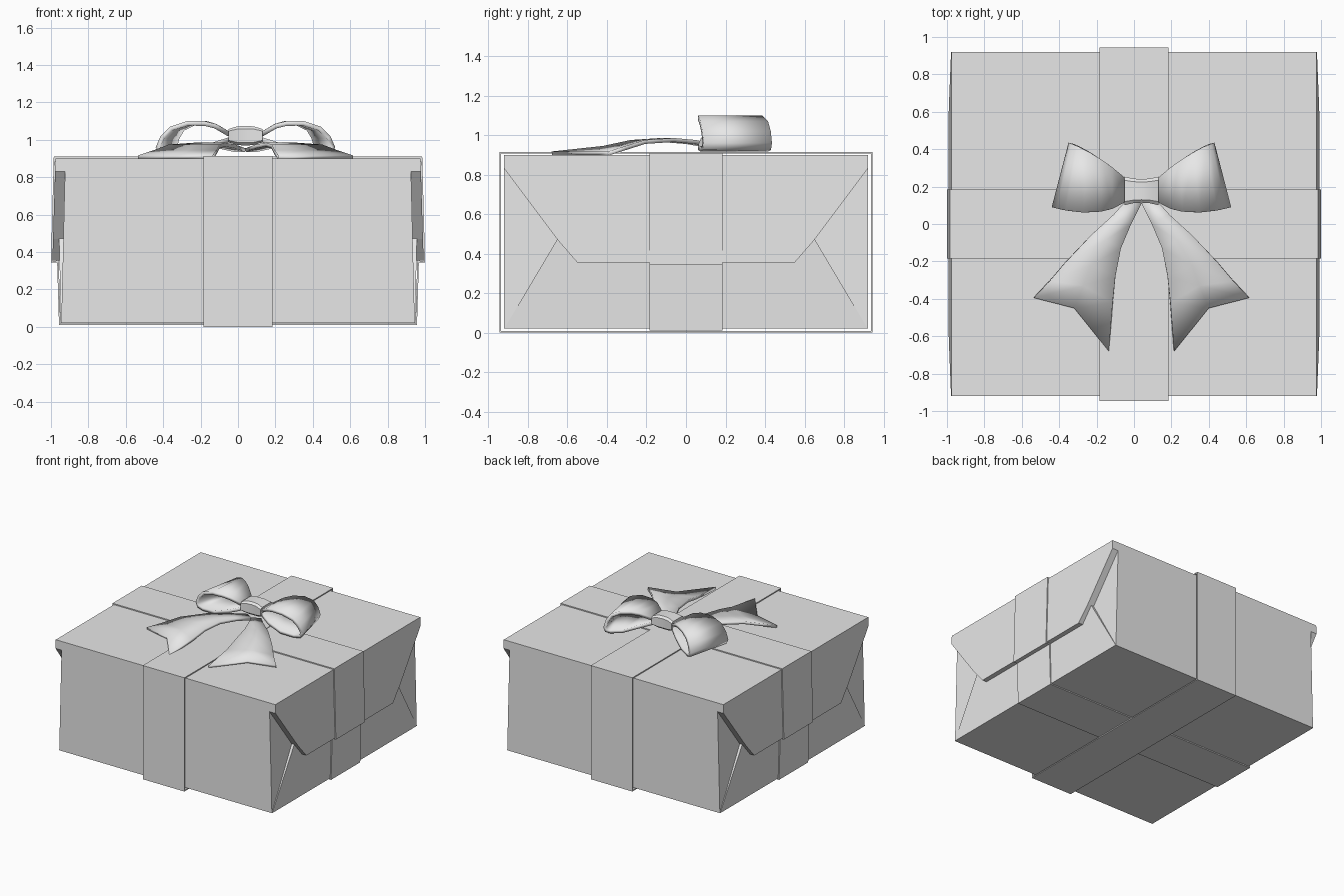
import bpy, bmesh, math
from mathutils import Vector

cube = bpy.data.objects.get("Cube")
if cube:
    bpy.data.objects.remove(cube, do_unlink=True)

grey = bpy.data.materials.new("plain_grey")
grey.use_nodes = True
COLOUR = (0.8, 0.8, 0.8, 1)
grey.diffuse_color = COLOUR
grey.node_tree.nodes["Principled BSDF"].inputs["Base Color"].default_value = COLOUR

BOW_X = 0.04      # the bow sits slightly off centre
BAND = 0.185      # half width of the ribbon bands


def make(name, verts, faces, thickness=0, smooth=None, offset=-1):
    mesh = bpy.data.meshes.new(name)
    mesh.from_pydata(verts, [], faces)
    bm = bmesh.new()
    bm.from_mesh(mesh)
    bmesh.ops.recalc_face_normals(bm, faces=bm.faces)
    bm.to_mesh(mesh)
    bm.free()
    mesh.materials.append(grey)
    obj = bpy.data.objects.new(name, mesh)
    bpy.context.collection.objects.link(obj)
    if thickness:
        mod = obj.modifiers.new("Thickness", 'SOLIDIFY')
        mod.thickness = thickness
        mod.offset = offset
    if smooth:
        bpy.ops.object.select_all(action='DESELECT')
        obj.select_set(True)
        bpy.context.view_layer.objects.active = obj
        bpy.ops.object.shade_smooth_by_angle(angle=math.radians(smooth))
    return obj


def prism(name, lower, upper):
    """Closed solid between two matching outlines."""
    n = len(lower)
    sides = [(i, (i + 1) % n, n + (i + 1) % n, n + i) for i in range(n)]
    caps = [tuple(range(n)), tuple(range(n, 2 * n))]
    return make(name, lower + upper, sides + caps)


def grid(name, rows, thickness, smooth, offset=-1):
    """Sheet through rows of points, given a thickness."""
    w = len(rows[0])
    faces = [(r * w + c, r * w + c + 1, (r + 1) * w + c + 1, (r + 1) * w + c)
             for r in range(len(rows) - 1) for c in range(w - 1)]
    return make(name, [p for row in rows for p in row], faces, thickness, smooth, offset)


def mirrored(half):
    """Complete a half outline across its first axis."""
    return half + [(-a, b) for a, b in reversed(half)]


# Box body, with the top edge flaring out to meet the end flaps
body = mirrored([(0.945, 0.02), (0.925, 0.83), (0.975, 0.9)])
prism("box_body", [(x, -0.92, z) for x, z in body], [(x, 0.92, z) for x, z in body])

# Folded paper flaps on both ends
upper_flap = mirrored([(0.92, 0.9), (0.92, 0.83), (0.65, 0.47), (0.55, 0.355)])
lower_flap = mirrored([(0.92, 0.02), (0.65, 0.475)])
for side, s in (("left", 1), ("right", -1)):
    prism(side + "_upper_flap",
          [(s * 0.92, y, z) for y, z in upper_flap],
          [(s * (0.976 + 0.03 * (0.9 - z)), y, z) for y, z in upper_flap])
    prism(side + "_lower_flap",
          [(s * 0.91, y, z) for y, z in lower_flap],
          [(s * (0.947 + 0.02 * z), y, z) for y, z in lower_flap])


# Ribbon bands wrapped around the box
def band(name, half, place):
    loop = mirrored(half)
    loop.append(loop[0])
    rows = [[place(a, -BAND, z), place(a, BAND, z)] for a, z in loop]
    obj = grid(name, rows, 0.012, None)
    bm = bmesh.new()
    bm.from_mesh(obj.data)
    bmesh.ops.remove_doubles(bm, verts=bm.verts, dist=0.0001)
    bmesh.ops.recalc_face_normals(bm, faces=bm.faces)
    bm.to_mesh(obj.data)
    bm.free()


band("lengthwise_ribbon", [(0.945, 0), (0.945, 0.914)], lambda a, w, z: (w, a, z))
band("crosswise_ribbon", [(0.957, 0.01), (0.967, 0.345), (1.0, 0.345), (0.985, 0.91)],
     lambda a, w, z: (a, w, z))


# Bow loops, widening away from the knot
def bezier(a, b, c, t):
    return Vector(a) * (1 - t) ** 2 + Vector(b) * 2 * t * (1 - t) + Vector(c) * t * t


loop_profile = [(0, 1.04), (0.25, 1.085), (0.42, 1.1), (0.65, 1.1), (0.85, 1.07), (0.95, 1.02),
                (1, 0.96), (0.96, 0.925), (0.85, 0.917), (0.6, 0.925), (0.3, 0.96), (0, 0.99)]
# Bow tails: inner edge, middle and outer edge at each step, with a height
tail_rows = [((0.0, 0.11), (0.03, 0.13), (0.06, 0.15), 0.955),
             ((0.055, 0.0), (0.1, 0.025), (0.15, 0.05), 0.975),
             ((0.11, -0.13), (0.19, -0.085), (0.27, -0.06), 0.985),
             ((0.14, -0.28), (0.27, -0.22), (0.41, -0.21), 0.975),
             ((0.155, -0.42), (0.31, -0.33), (0.49, -0.305), 0.945),
             ((0.175, -0.68), (0.36, -0.45), (0.575, -0.395), 0.917)]

for side, s in (("left", 1), ("right", -1)):
    rows = []
    for u, z in loop_profile:
        back = bezier((0.08, 0.24), (0.23, 0.375), (0.39, 0.435), u)
        front = bezier((0.08, 0.12), (0.22, 0.02), (0.48, 0.09), u)
        rows.append([(BOW_X + s * p.x, p.y, z) for p in (front, back)])
    grid(side + "_bow_loop", rows, 0.025, 40)

    rows = [[(BOW_X + s * x, y, z) for x, y in points] for *points, z in tail_rows]
    tail = grid(side + "_bow_tail", rows, 0.02, 35)
    if tail.data.polygons[0].normal.z < 0:
        tail.data.flip_normals()

# Knot, pinched at the waist and rounded at its top and bottom edges
rings = [(-0.09, 0.076, 0.036), (-0.045, 0.066, 0.05), (0, 0.063, 0.052),
         (0.045, 0.066, 0.05), (0.09, 0.076, 0.036)]
corners = [(-1, -0.7), (-0.75, -1), (0.75, -1), (1, -0.7),
           (1, 0.7), (0.75, 1), (-0.75, 1), (-1, 0.7)]
n = len(corners)
verts = [(BOW_X + x, 0.177 + a * hy, 1.022 + b * hz) for x, hy, hz in rings for a, b in corners]
faces = [(r * n + i, r * n + (i + 1) % n, (r + 1) * n + (i + 1) % n, (r + 1) * n + i)
         for r in range(len(rings) - 1) for i in range(n)]
faces += [tuple(range(n)), tuple(range(4 * n, 5 * n))]
make("bow_knot", verts, faces, smooth=30)
